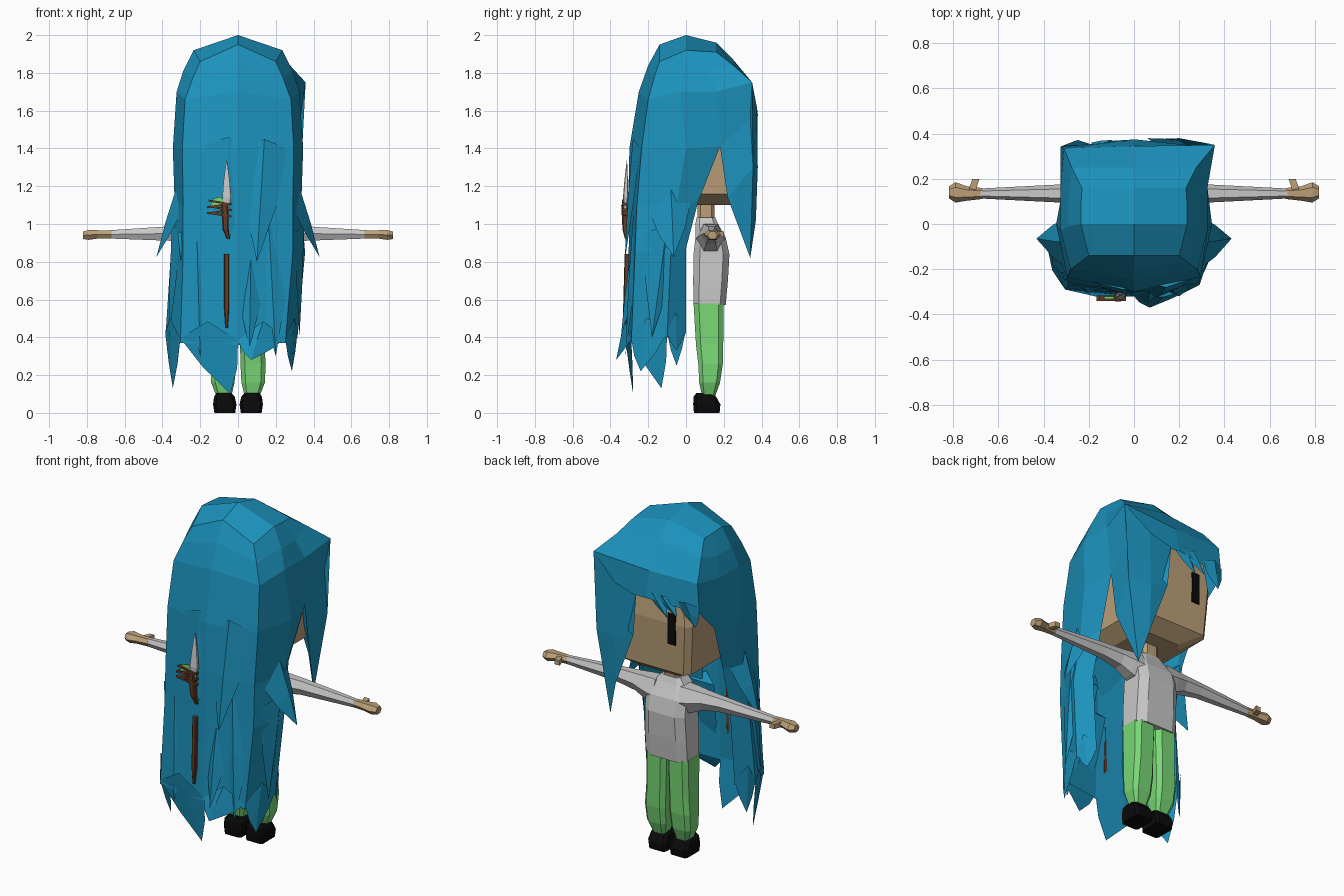
import bpy, bmesh, math
from mathutils import Vector as V


def mat(name, r, g, b):
    m = bpy.data.materials.new(name)
    m.diffuse_color = (r, g, b, 1)
    return m


HAIR = mat("teal_blue", .011, .285, .50)
SKIN = mat("skin", .50, .35, .19)
SHIRT = mat("light_grey", .58, .58, .58)
GREEN = mat("green", .19, .68, .18)
BLACK = mat("black", .003, .003, .003)
BROWN = mat("brown", .13, .045, .02)


def build(name, verts, faces, m):
    me = bpy.data.meshes.new(name)
    me.from_pydata([tuple(v) for v in verts], [], faces)
    bm = bmesh.new()
    bm.from_mesh(me)
    bmesh.ops.delete(bm, geom=[v for v in bm.verts if not v.link_faces], context='VERTS')
    bmesh.ops.recalc_face_normals(bm, faces=bm.faces)
    bm.to_mesh(me)
    bm.free()
    me.materials.append(m)
    ob = bpy.data.objects.new(name, me)
    bpy.context.collection.objects.link(ob)
    return ob


def loft(name, rings, m):
    """Closed tube through rings of equal size, capped at both ends."""
    n = len(rings[0])
    verts = [p for r in rings for p in r]
    faces = [(i * n + j, i * n + (j + 1) % n, (i + 1) * n + (j + 1) % n, (i + 1) * n + j)
             for i in range(len(rings) - 1) for j in range(n)]
    faces += [tuple(range(n)), tuple(range(len(verts) - n, len(verts)))]
    return build(name, verts, faces, m)


def ring(cx, cy, z, hx, hy, c=.35):
    """Chamfered rectangle at height z."""
    a, b = hx * (1 - c), hy * (1 - c)
    return [(cx + x, cy + y, z) for x, y in
            ((hx, b), (a, hy), (-a, hy), (-hx, b), (-hx, -b), (-a, -hy), (a, -hy), (hx, -b))]


def xring(x, cy, cz, hy, hz):
    """Six-sided section across an arm."""
    return [(x, cy + hy * math.cos(k * math.pi / 3), cz + hz * math.sin(k * math.pi / 3) * 1.15)
            for k in range(6)]


def lock(name, a, m, b, tip, swell=.25):
    """Pointed three-sided strand of hair."""
    root, tip = [V(a), V(m), V(b)], V(tip)
    cen = sum(root, V()) / 3
    mid = [p.lerp(tip, .5) + swell * (p - cen) for p in root]
    faces = [(0, 1, 2)]
    for i in range(3):
        j = (i + 1) % 3
        faces += [(i, j, j + 3, i + 3), (i + 3, j + 3, 6)]
    return build(name, root + mid + [tip], faces, HAIR)


# head, neck and eyes
loft("head", [ring(0, .09, 1.10, .15, .15, .3), ring(0, .08, 1.16, .24, .245, .12),
              ring(0, .08, 1.45, .26, .26, .12), ring(0, .06, 1.72, .245, .25, .2)], SKIN)
loft("neck", [ring(0, .105, z, .05, .045) for z in (.98, 1.13)], SKIN)
for s in (1, -1):
    x0, x1 = s * .12, s * .17
    loft("eye", [[(x0, y, 1.33), (x1, y, 1.33), (x1, y, 1.51), (x0, y, 1.51)]
                 for y in (.335, .343)], BLACK)

# torso
loft("shirt", [ring(0, .125, .57, .135, .085), ring(0, .13, .70, .135, .092),
               ring(0, .135, .84, .13, .095), ring(0, .13, .93, .13, .08),
               ring(0, .11, 1.0, .09, .06), ring(0, .105, 1.035, .06, .05)], SHIRT)

# limbs, both sides
for s in (1, -1):
    loft("sleeve", [xring(s * .08, .13, .92, .078, .08), xring(s * .15, .13, .93, .068, .068),
                    xring(s * .22, .132, .944, .052, .05),
                    xring(s * .33, .135, .95, .04, .04), xring(s * .68, .135, .945, .022, .022)], SHIRT)
    loft("hand", [xring(s * .67, .135, .945, .024, .022), xring(s * .74, .135, .945, .032, .022),
                  xring(s * .79, .14, .942, .045, .026), xring(s * .82, .14, .94, .026, .02)], SKIN)
    loft("thumb", [[(s * (x + dx), y, .945 + dz) for dx, dz in
                    ((-.016, -.014), (.016, -.014), (.016, .014), (-.016, .014))]
                   for x, y in ((.72, .14), (.70, .20))], SKIN)
    loft("trouser_leg", [ring(s * .075, .12, .09, .04, .035), ring(s * .08, .125, .16, .062, .055),
                         ring(s * .08, .13, .26, .067, .065), ring(s * .075, .125, .36, .064, .072),
                         ring(s * .07, .12, .58, .066, .08)], GREEN)
    loft("shoe", [ring(s * .07, .11, 0, .055, .068, .2), ring(s * .07, .11, .045, .062, .072, .25),
                  ring(s * .072, .10, .085, .055, .06, .3), ring(s * .074, .095, .105, .04, .04, .3)], BLACK)

# hair shell: half columns run front centre, front corner, side front, side, back corner, back centre
gap = (0, 0, 0)
levels = [
    [(0, .16, 1.96), (.23, .16, 1.91), (.235, .08, 1.915), (.235, 0, 1.92), (.2, -.14, 1.86), (0, -.14, 1.95)],
    [(0, .25, 1.87), (.275, .25, 1.84), (.29, .12, 1.81), (.29, -.01, 1.81), (.24, -.17, 1.77), (0, -.2, 1.84)],
    [(0, .345, 1.73), (.31, .335, 1.73), (.325, .16, 1.7), (.325, -.03, 1.7), (.28, -.2, 1.66), (0, -.25, 1.7)],
    [(0, .375, 1.58), (.325, .34, 1.56), (.31, .18, 1.41), (.345, 0, 1.4), (.295, -.235, 1.4), (0, -.30, 1.4)],
    [gap, gap, (.285, .065, 1.12), (.335, -.05, 1.1), (.29, -.26, 1.1), (0, -.303, 1.12)],
    [gap, gap, (.285, 0, .87), (.355, -.08, .85), (.29, -.27, .85), (0, -.303, .88)],
    [gap, gap, (.26, 0, .42), (.315, -.1, .40), (.25, -.29, .37), (0, -.32, .36)],
]
verts, faces = [(0, 0, 2)], []
for i, lev in enumerate(levels):
    wide = 1.22 if i == 6 else 1.0          # hem is fuller on one side
    verts += lev + [(-x * wide, y, z) for x, y, z in lev[4:0:-1]]
verts[22] = (.358, .35, 1.75)               # front corner flares out on one side
for i in range(6):
    for j in range(10):
        k = (j + 1) % 10
        if i < 3 or (2 <= j <= 7):          # face opening below the fringe
            p, q = 1 + i * 10, 11 + i * 10
            faces.append((p + j, p + k, q + k, q + j))
faces += [(0, 1, 2, 3, 4), (0, 4, 5, 6), (0, 6, 7, 8), (0, 8, 9, 10, 1)]
build("hair_shell", verts, faces, HAIR)

# hem strands, each hanging from one span of the shell
hem = verts[61:71]
tips = [(.285, -.05, .33), (.285, -.24, .22), (.07, -.37, .28),
        (-.04, -.28, .10), (-.345, -.13, .13), (-.36, -.05, .25)]
for j, t in enumerate(tips):
    a, b = V(hem[j + 2]), V(hem[j + 3])
    up = V((0, 0, .12))
    out = (a + b) / 2
    out.z = 0
    lock("hem_strand", a + up * .2, (a + b) / 2 + out.normalized() * .02 + up, b + up * .2, t, .1)

# side flicks blending out of the shell
for s in (1, -1):
    lock("side_flick", (s * .29, .03, 1.14), (s * .33, -.08, 1.18), (s * .29, -.2, 1.08),
         (s * .432, -.065, .825), .12)
    lock("side_strand", (s * .30, -.02, .95), (s * .35, -.1, 1.0), (s * .30, -.22, .95),
         (s * .345 - .02, -.18, .40), .12)

# overlapping strands down the back: root x, root z, half width, tip
for x, z, w, t in ((-.05, 1.46, .16, (-.05, -.31, .92)), (-.22, 1.0, .10, (-.2, -.31, .30)),
                   (.14, 1.45, .12, (.1, -.325, .80)),
                   (.16, 1.05, .11, (.2, -.32, .30)), (.07, .88, .08, (.06, -.35, .34))):
    y = -.295 + abs(x) * .1
    lock("back_strand", (x - w, y + .04, z - .05), (x, y, z), (x + w, y + .04, z - .05), t, .2)

# long front lock over one eye, and the thin fringe
build("front_lock", [(.31, .18, 1.41), (.325, .34, 1.56), (.358, .35, 1.75), (.2, .375, 1.62), (.06, .38, 1.58),
                     (.31, .22, 1.14), (.335, .355, 1.3), (.2, .38, 1.3), (.08, .375, 1.34), (.2, .37, 1.02),
                     (.255, .34, .82)],
      [(0, 1, 6, 5), (1, 2, 6), (2, 3, 7, 6), (3, 4, 8, 7), (7, 8, 9), (6, 7, 9, 10), (5, 6, 10),
       (5, 10, 9), (0, 5, 9, 8, 4)], HAIR)
for x, w, t in ((-.04, .05, (-.13, .36, 1.49)), (-.10, .05, (-.19, .36, 1.51)),
                (-.25, .07, (-.30, .34, 1.47))):
    lock("fringe_strand", (x - w, .345, 1.6), (x, .372, 1.62), (x + w, .35, 1.6), t, .2)

# ornament pinned at the back: shaft, bound grip, pale blade, leaf
loft("ornament_shaft", [ring(x, y, z, r, r) for x, y, z, r in
                        ((-.06, -.325, .45, .006), (-.06, -.32, .55, .013),
                         (-.06, -.312, .84, .013))], BROWN)
loft("ornament_grip", [ring(x, y, z, r, r) for x, y, z, r in
                       ((-.05, -.315, .92, .008), (-.065, -.32, .97, .016),
                        (-.07, -.324, 1.10, .019))], BROWN)
loft("ornament_blade", [ring(-.06, y, z, r, r * .6) for y, z, r in
                        ((-.322, 1.08, .014), (-.32, 1.14, .023), (-.317, 1.22, .017),
                         (-.313, 1.335, .002))], SHIRT)
for i in range(5):
    z, d = 1.05 + i * .016, .01 * (-1) ** i
    loft("binding", [[(x, -.328 + dy, z + k * d + dz) for dy, dz in
                      ((-.012, -.005), (.012, -.005), (.012, .005), (-.012, .005))]
                     for x, k in ((-.165 + .01 * (i % 3), 1), (-.035, -1))], BROWN)
loft("leaf", [[(-.15, y, 1.09), (-.13, y, 1.135), (-.09, y, 1.145), (-.07, y, 1.11), (-.1, y, 1.085)]
              for y in (-.322, -.331)], GREEN)
